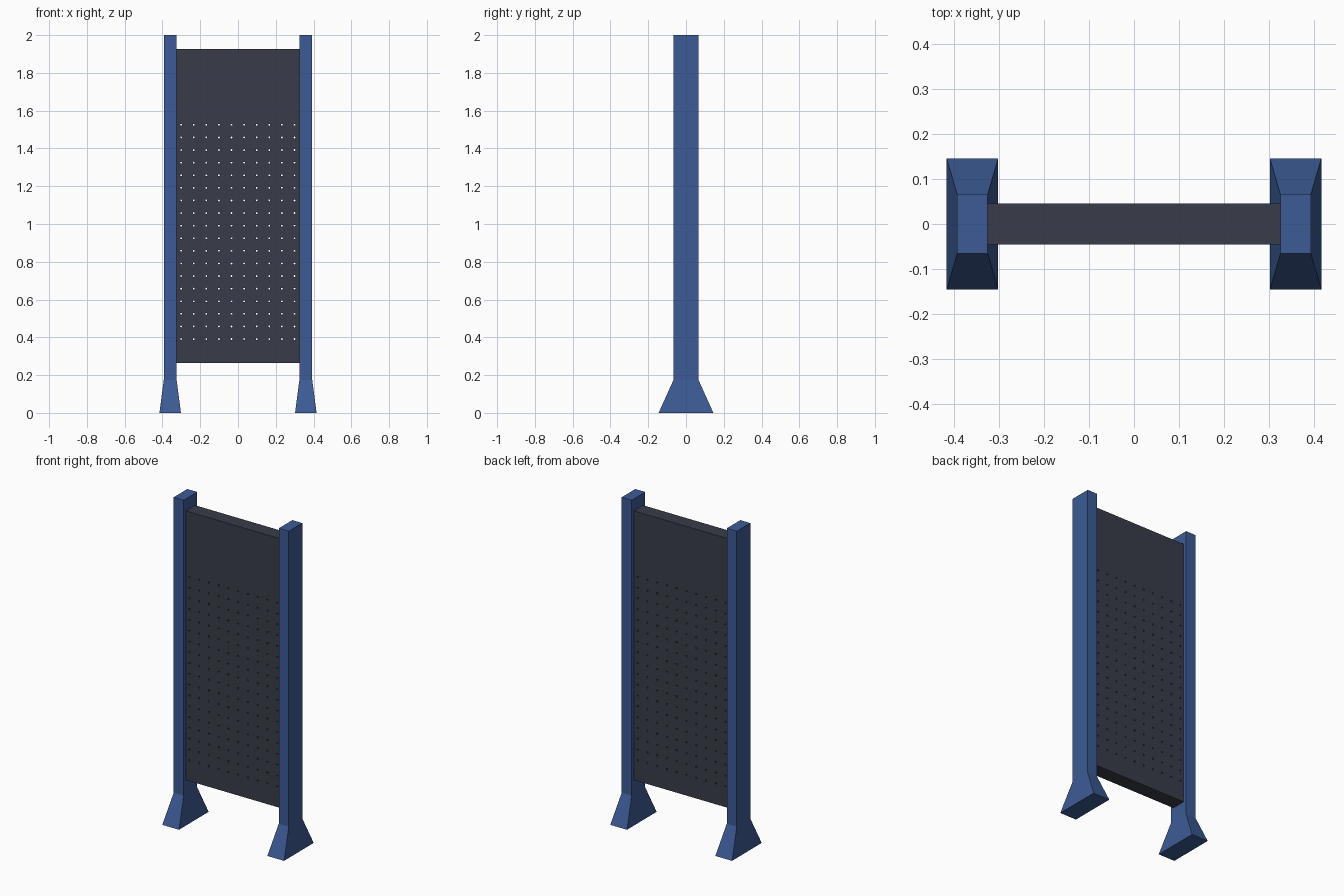
import bpy, bmesh
from mathutils import Matrix

if "Cube" in bpy.data.objects:
    bpy.data.objects.remove(bpy.data.objects["Cube"])


def material(name, rgb):
    m = bpy.data.materials.new(name)
    m.diffuse_color = (*rgb, 1)
    m.use_nodes = True
    m.node_tree.nodes["Principled BSDF"].inputs["Base Color"].default_value = m.diffuse_color
    return m


def make_object(name, bm, mat=None):
    bmesh.ops.recalc_face_normals(bm, faces=bm.faces)
    me = bpy.data.meshes.new(name)
    bm.to_mesh(me)
    bm.free()
    ob = bpy.data.objects.new(name, me)
    bpy.context.collection.objects.link(ob)
    if mat:
        me.materials.append(mat)
    return ob


blue = material("blue_paint", (0.045, 0.105, 0.3))
dark = material("dark_panel", (0.04, 0.046, 0.065))

# Posts with flared feet: rectangles stacked as (half width, half depth, z)
POST_X = 0.359
sections = [(0.057, 0.145, 0), (0.034, 0.066, 0.175), (0.034, 0.066, 2)]
for side, label in ((-1, "left"), (1, "right")):
    bm = bmesh.new()
    rings = []
    for w, d, z in sections:
        rings.append([bm.verts.new((side * POST_X + sx * w, sy * d, z))
                      for sx, sy in ((-1, -1), (1, -1), (1, 1), (-1, 1))])
    bm.faces.new(rings[0][::-1])
    bm.faces.new(rings[-1])
    for a, b in zip(rings, rings[1:]):
        for i in range(4):
            j = (i + 1) % 4
            bm.faces.new((a[i], a[j], b[j], b[i]))
    make_object(label + "_post", bm, blue)

# Panel between the posts
PANEL_W, PANEL_D, Z0, Z1 = 0.65, 0.09, 0.263, 1.926
bm = bmesh.new()
bmesh.ops.create_cube(bm, size=1, matrix=Matrix.Translation((0, 0, (Z0 + Z1) / 2))
                      @ Matrix.Diagonal((PANEL_W, PANEL_D, Z1 - Z0, 1)))
panel = make_object("perforated_panel", bm, dark)

# Grid of small through-holes
COLS, ROWS, PITCH, FIRST_Z = 10, 18, 0.0667, 0.391
bm = bmesh.new()
turn = Matrix.Rotation(1.5707963, 4, 'X')
for c in range(COLS):
    for r in range(ROWS):
        pos = ((c - (COLS - 1) / 2) * PITCH - 0.001, 0, FIRST_Z + r * PITCH)
        bmesh.ops.create_cone(bm, cap_ends=True, segments=8, radius1=0.005,
                              radius2=0.005, depth=0.2,
                              matrix=Matrix.Translation(pos) @ turn)
cutter = make_object("hole_cutter", bm)
cutter.hide_render = True
mod = panel.modifiers.new("holes", 'BOOLEAN')
mod.operation = 'DIFFERENCE'
mod.solver = 'EXACT'
mod.object = cutter

# Apply the cut and drop the helper
bpy.context.view_layer.objects.active = panel
bpy.ops.object.modifier_apply(modifier=mod.name)
bpy.data.objects.remove(cutter)
